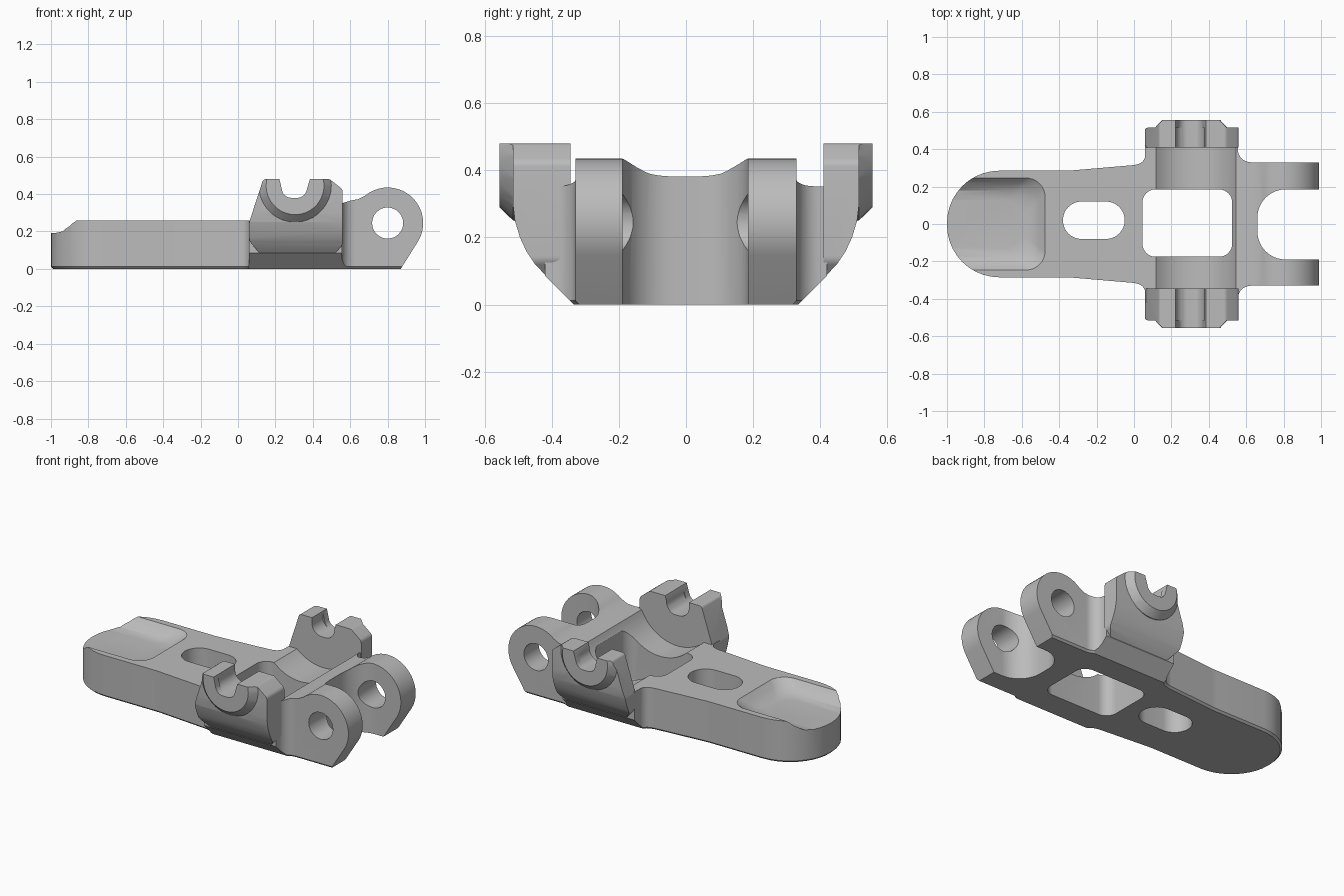
import bpy, bmesh, math
from mathutils import Vector

cube = bpy.data.objects.get("Cube")
if cube:
    bpy.data.objects.remove(cube, do_unlink=True)

metal = bpy.data.materials.new("satin_grey")
metal.use_nodes = True
GREY = (0.5, 0.5, 0.5, 1)
metal.diffuse_color = GREY
metal.node_tree.nodes["Principled BSDF"].inputs["Base Color"].default_value = GREY


def arc(cx, cy, r, a, b, n=24):
    """Points on an arc, angles in degrees."""
    steps = [math.radians(a + (b - a) * i / n) for i in range(n + 1)]
    return [(cx + r * math.cos(t), cy + r * math.sin(t)) for t in steps]


def rounded(corners, n=10):
    """Polygon whose (x, y, radius) corners are filleted."""
    out = []
    for i, (x, y, r) in enumerate(corners):
        p = Vector((x, y))
        if r == 0:
            out.append((x, y))
            continue
        u = (Vector(corners[i - 1][:2]) - p).normalized()
        v = (Vector(corners[(i + 1) % len(corners)][:2]) - p).normalized()
        half = u.angle(v) / 2
        c = p + (u + v).normalized() * r / math.sin(half)
        s, e = p + u * r / math.tan(half) - c, p + v * r / math.tan(half) - c
        for k in range(n + 1):
            d = s.slerp(e, k / n)
            out.append(tuple(c + d.normalized() * r))
    return out


def place(axis, a, b, d):
    return {"x": (d, a, b), "y": (a, d, b), "z": (a, b, d)}[axis]


def finish(name, bm):
    bmesh.ops.recalc_face_normals(bm, faces=bm.faces[:])
    mesh = bpy.data.meshes.new(name)
    bm.to_mesh(mesh)
    bm.free()
    ob = bpy.data.objects.new(name, mesh)
    mesh.materials.append(metal)
    bpy.context.collection.objects.link(ob)
    return ob


def prism(name, pts, axis, lo, hi, chamfer=0):
    """Extrude a 2D outline along an axis, optionally chamfering the low rim."""
    bm = bmesh.new()
    low = [bm.verts.new(place(axis, a, b, lo)) for a, b in pts]
    top = [bm.verts.new(place(axis, a, b, hi)) for a, b in pts]
    base = bm.faces.new(low)
    bm.faces.new(top[::-1])
    for i in range(len(pts)):
        bm.faces.new((low[i - 1], low[i], top[i], top[i - 1]))
    if chamfer:
        bmesh.ops.recalc_face_normals(bm, faces=bm.faces[:])
        bmesh.ops.bevel(bm, geom=list(base.edges), offset=chamfer, segments=1,
                        affect='EDGES', profile=0.5, clamp_overlap=False)
    return finish(name, bm)


def hull(name, points):
    bm = bmesh.new()
    for p in points:
        bm.verts.new(p)
    res = bmesh.ops.convex_hull(bm, input=bm.verts[:])
    loose = [v for v in bm.verts if not v.link_faces]
    bmesh.ops.delete(bm, geom=loose, context='VERTS')
    return finish(name, bm)


def combine(ob, operation, *tools):
    """Apply booleans and discard the tools."""
    for tool in tools:
        mod = ob.modifiers.new("cut", 'BOOLEAN')
        mod.operation, mod.object, mod.solver = operation, tool, 'EXACT'
        bpy.context.view_layer.update()
        deps = bpy.context.evaluated_depsgraph_get()
        mesh = bpy.data.meshes.new_from_object(ob.evaluated_get(deps))
        ob.modifiers.clear()
        ob.data = mesh
        bpy.data.objects.remove(tool, do_unlink=True)


def mirrored(half):
    return half + [(-p[0], p[1]) for p in reversed(half)]


# Lever body: plan outline, trimmed by its side profile
side = [(-1, 0.285, 0.28), (-0.35, 0.285, 0.5), (0, 0.315, 0.1), (0.06, 0.33, 0.05),
        (0.06, 0.42, 0), (0.555, 0.42, 0), (0.555, 0.33, 0.07), (1, 0.33, 0.01)]
plan = side + [(x, -y, r) for x, y, r in reversed(side)]
body = prism("lever_body", rounded(plan), "z", 0, 0.7, chamfer=0.012)

profile = [(-1.1, -0.1), (-1.1, 0.26)]
profile += arc(0.3, 0.46, 0.27, -132.2, -24)      # round seat between the ears
profile += [(0.57, 0.355), (0.6, 0.365), (0.64, 0.372)]
profile += arc(0.8, 0.245, 0.19, 130, -31)        # fork eye
profile += [(0.87, 0), (0.807, -0.1)]
belly = mirrored([(0.235, -0.1), (0.455, 0.12), (0.455, 0.8)])
combine(body, 'INTERSECT',
        prism("side_trim", profile, "y", -0.8, 0.8),
        prism("belly_trim", belly, "x", -1.3, 1.3))


# Openings through the body
def opening(name, x0, x1, y0, y1, r, r_end=None):
    q = r if r_end is None else r_end
    return prism(name, rounded([(x0, y0, r), (x1, y0, q), (x1, y1, q), (x0, y1, r)]),
                 "z", -0.2, 0.9)


# Thumb dish at the handle tip
dish = []
for z, w, end in ((0.193, 0.13, -0.6), (0.2, 0.18, -0.55),
                  (0.23, 0.22, -0.51), (0.265, 0.25, -0.47)):
    outline = rounded([(-1.2, -w, 0), (end, -w, 0.1), (end, w, 0.1), (-1.2, w, 0)])
    dish += [(x, y, z) for x, y in outline]

combine(body, 'DIFFERENCE',
        opening("oval_slot", -0.38, -0.05, -0.08, 0.12, 0.0995),
        opening("window", 0.045, 0.525, -0.175, 0.185, 0.07),
        opening("fork_gap", 0.66, 1.3, -0.19, 0.185, 0.15, 0),
        prism("pin_hole", arc(0.8, 0.245, 0.083, 0, 350, 35), "y", -0.8, 0.8),
        hull("thumb_dish", dish))

# Ears: curved flank with conical bosses, trimmed to the ear outline
flank = mirrored([(0.335, 0), (0.45, 0.12), (0.475, 0.157), (0.495, 0.2),
                  (0.51, 0.25), (0.516, 0.3), (0.516, 0.8)])
ears = prism("ears", flank, "x", -0.1, 0.8)
for s in (-1, 1):
    cone = [(x, s * y, z) for r, y in ((0.2, 0.45), (0.195, 0.515), (0.155, 0.556))
            for x, z in arc(0.305, 0.445, r, 0, 350, 35)]
    combine(ears, 'UNION', hull("boss", cone))

outline = rounded([(0.14, -0.05, 0), (0.135, 0.06, 0.04), (0.06, 0.15, 0.04),
                   (0.06, 0.25, 0.05), (0.135, 0.48, 0.02), (0.49, 0.48, 0.03),
                   (0.56, 0.425, 0.03), (0.56, 0.13, 0.04), (0.5, 0.06, 0.03),
                   (0.51, -0.05, 0)], 5)
combine(ears, 'INTERSECT', prism("ear_trim", outline, "y", -0.8, 0.8))

inner = [(-0.345, -0.2), (0.41, -0.2), (0.41, 0.9), (-0.345, 0.9)]
notch = rounded([(0.205, 0.55, 0), (0.245, 0.38, 0.05), (0.355, 0.38, 0.05), (0.405, 0.55, 0)])
pocket = rounded([(0.222, 0.55, 0), (0.222, 0.383, 0.06), (0.375, 0.383, 0.06), (0.375, 0.55, 0)])
combine(ears, 'DIFFERENCE',
        prism("inner_space", inner, "x", -0.3, 1),
        prism("notch", notch, "y", -0.8, 0.8),
        prism("pocket", pocket, "y", -0.515, 0.515))

# Shading
for ob in (body, ears):
    bpy.ops.object.select_all(action='DESELECT')
    ob.select_set(True)
    bpy.context.view_layer.objects.active = ob
    bpy.ops.object.shade_smooth_by_angle(angle=math.radians(28))
